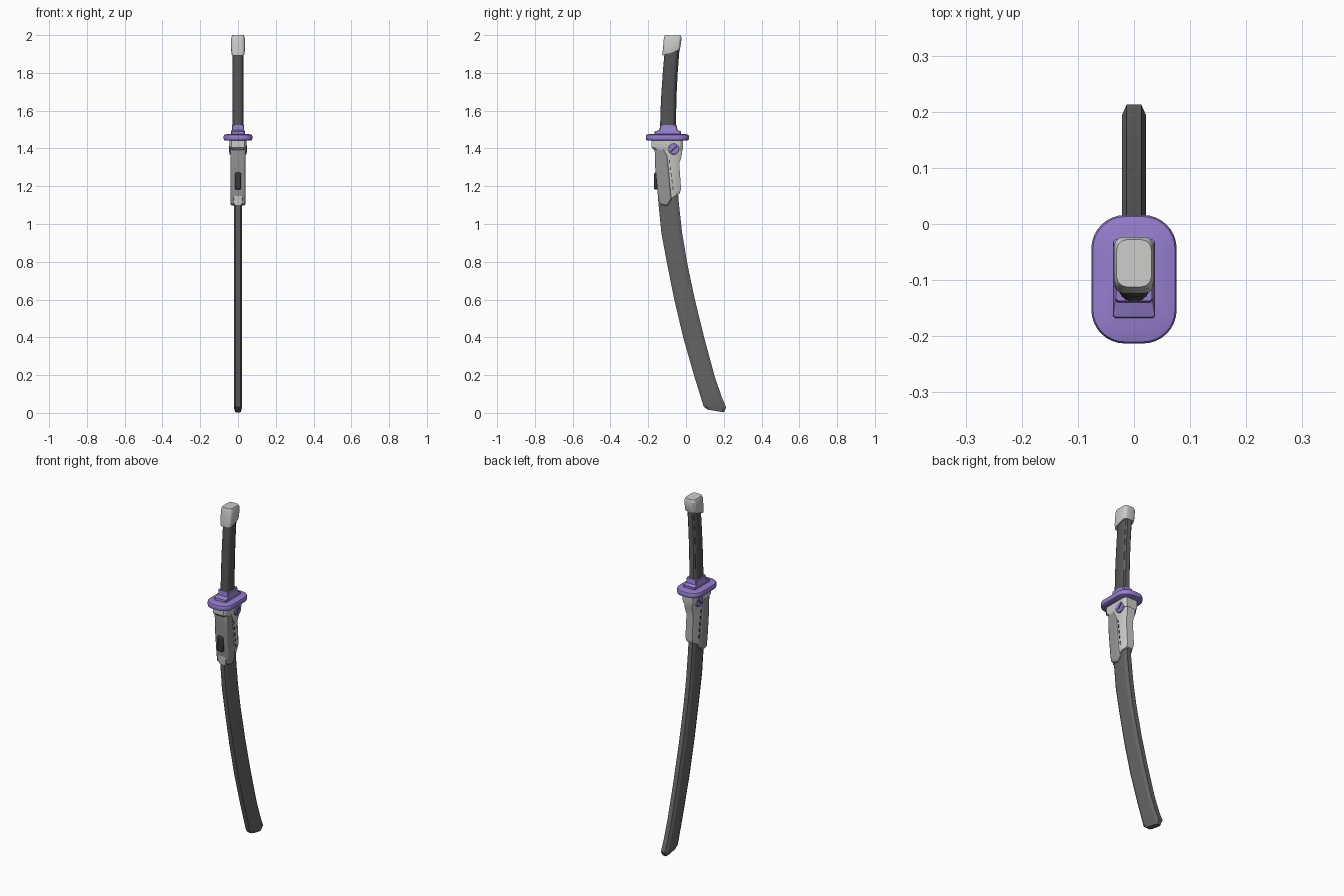
import bpy, bmesh, math
from mathutils import Matrix

cube = bpy.data.objects.get("Cube")
if cube:
    bpy.data.objects.remove(cube, do_unlink=True)


def material(name, r, g, b):
    m = bpy.data.materials.new(name)
    m.use_nodes = True
    m.diffuse_color = (r, g, b, 1)
    node = next(n for n in m.node_tree.nodes if n.type == 'BSDF_PRINCIPLED')
    node.inputs["Base Color"].default_value = (r, g, b, 1)
    node.inputs["Roughness"].default_value = 0.6
    return m


STEEL = material("dark steel", .13, .13, .13)
GRIP = material("charcoal grip", .09, .09, .095)
LIGHT = material("light grey", .6, .6, .59)
MID = material("mid grey", .3, .3, .3)
PURPLE = material("purple", .3, .21, .62)
BLACK = material("near black", .04, .04, .045)


def finish(name, bm, mat, bevel=0, angle=30):
    bmesh.ops.recalc_face_normals(bm, faces=bm.faces)
    mesh = bpy.data.meshes.new(name)
    bm.to_mesh(mesh)
    bm.free()
    mesh.materials.append(mat)
    ob = bpy.data.objects.new(name, mesh)
    bpy.context.collection.objects.link(ob)
    if bevel:
        mod = ob.modifiers.new("bevel", 'BEVEL')
        mod.width = bevel
        mod.segments = 2
    bpy.ops.object.select_all(action='DESELECT')
    ob.select_set(True)
    bpy.context.view_layer.objects.active = ob
    bpy.ops.object.shade_smooth_by_angle(angle=math.radians(angle))
    return ob


def ring(y0, y1, z0, z1, hw, cx, cy, n=1):
    """Rounded rectangle from y0 to y1, tilted from height z0 to z1."""
    pts = []
    for q, (sx, sy) in enumerate(((1, 1), (-1, 1), (-1, -1), (1, -1))):
        for i in range(n + 1):
            a = math.pi / 2 * (q + i / n)
            x = sx * (hw - cx) + cx * math.cos(a)
            y = (y1 - cy if sy > 0 else y0 + cy) + cy * math.sin(a)
            pts.append((x, y, z0 + (z1 - z0) * (y - y0) / (y1 - y0)))
    return pts


def loft(name, rings, mat, bevel=0, angle=30):
    bm = bmesh.new()
    rows = [[bm.verts.new(p) for p in r] for r in rings]
    for a, b in zip(rows, rows[1:]):
        for i in range(len(a)):
            j = (i + 1) % len(a)
            bm.faces.new((a[i], a[j], b[j], b[i]))
    bm.faces.new(rows[0])
    bm.faces.new(rows[-1])
    return finish(name, bm, mat, bevel, angle)


def prism(name, profile, hw, mat, bevel=0):
    bm = bmesh.new()
    face = bm.faces.new([bm.verts.new((-hw, y, z)) for y, z in profile])
    out = bmesh.ops.extrude_face_region(bm, geom=[face])
    moved = [v for v in out["geom"] if isinstance(v, bmesh.types.BMVert)]
    bmesh.ops.translate(bm, verts=moved, vec=(2 * hw, 0, 0))
    return finish(name, bm, mat, bevel)


def box(name, centre, size, mat, tilt=0, bevel=0):
    bm = bmesh.new()
    matrix = (Matrix.Translation(centre) @ Matrix.Rotation(tilt, 4, 'X')
              @ Matrix.Diagonal((*size, 1)))
    bmesh.ops.create_cube(bm, size=1, matrix=matrix)
    return finish(name, bm, mat, bevel)


# Curved blade: height, front edge, back edge
stations = [(1.2, -.15, -.045), (1.1, -.145, -.037), (.95, -.13, -.02),
            (.8, -.102, .005), (.6, -.062, .047), (.4, -.015, .096),
            (.2, .042, .15), (.09, .076, .187)]
blade = [ring(f, b, z, z, .021, .008, .018) for z, f, b in stations]
blade.append(ring(.093, .213, .035, .028, .021, .008, .018))
blade.append(ring(.112, .2, .018, .003, .015, .006, .012))
loft("blade", blade, STEEL, angle=20)

# Light housing behind the guard, with its wider top collar
loft("housing", [ring(f, b, z0, z1, hw, .012, .025) for f, b, z0, z1, hw in (
    (-.145, -.035, 1.10, 1.16, .031), (-.148, -.026, 1.13, 1.185, .034),
    (-.152, -.036, 1.32, 1.32, .034), (-.155, -.024, 1.355, 1.355, .036),
    (-.16, -.018, 1.40, 1.40, .038))], LIGHT)
loft("housing_collar", [ring(-.165, -.018, 1.39, 1.39, .038, .01, .015),
                        ring(-.182, -.016, 1.405, 1.405, .044, .01, .015),
                        ring(-.182, -.016, 1.445, 1.445, .044, .01, .015)], LIGHT)

# Mid grey front cover and its catch
prism("front_cover", [(-.166, 1.40), (-.115, 1.40), (-.098, 1.36), (-.076, 1.13),
                      (-.10, 1.095), (-.142, 1.105), (-.15, 1.16), (-.163, 1.3)],
      .039, MID, .009)
box("catch_button", (0, -.157, 1.227), (.034, .026, .09), BLACK, bevel=.008)

# Seam marks and slotted bolts on both sides
for s in (-1, 1):
    side = "left" if s > 0 else "right"
    for i in range(5):
        box(f"{side}_seam_{i}", (s * .0345, -.069 - .0045 * i, 1.19 + .035 * i),
            (.004, .004, .02), BLACK, tilt=.12)
    bm = bmesh.new()
    bmesh.ops.create_cone(bm, cap_ends=True, segments=24, radius1=.029,
                          radius2=.029, depth=.02,
                          matrix=Matrix.Translation((s * .036, -.065, 1.397))
                          @ Matrix.Rotation(math.pi / 2, 4, 'Y'))
    finish(f"{side}_bolt", bm, PURPLE, .003)
    box(f"{side}_bolt_slot", (s * .046, -.065, 1.397), (.002, .008, .046),
        BLACK, tilt=-math.pi / 4)

# Oval hand guard with a shallow shoulder
guard = [(.01, 1.441), (.002, 1.445), (0, 1.452), (0, 1.466),
         (.003, 1.472), (.024, 1.477)]
loft("guard", [ring(-.213 + d, .016 - d, z, z, .076 - d, .06 - d, .06 - d, 8)
               for d, z in guard], PURPLE)
loft("guard_collar", [ring(f, b, z, z, hw, .004, .004) for f, b, z, hw in (
    (-.168, -.027, 1.475, .037), (-.166, -.027, 1.49, .037),
    (-.14, -.045, 1.498, .033), (-.137, -.05, 1.525, .032))], PURPLE)

# Curved handle with a raised back strip
handle = [(1.515, -.137, -.056), (1.6, -.135, -.055), (1.7, -.13, -.052),
          (1.8, -.123, -.047), (1.93, -.112, -.037)]
loft("handle", [ring(f, b, z, z, .028, .02, .028, 4) for z, f, b in handle], GRIP)
loft("handle_strip", [ring(b - .024, b + .003, z, z, .019, .006, .006)
                      for z, f, b in handle], STEEL)

# Light pommel with a slanted lower rim
loft("pommel", [ring(f, b, z0, z1, hw, .018, .018, 3) for f, b, z0, z1, hw in (
    (-.124, -.033, 1.892, 1.922, .034), (-.124, -.03, 1.91, 1.935, .036),
    (-.117, -.023, 1.985, 1.985, .036), (-.112, -.028, 2.0, 1.998, .031))], LIGHT)
